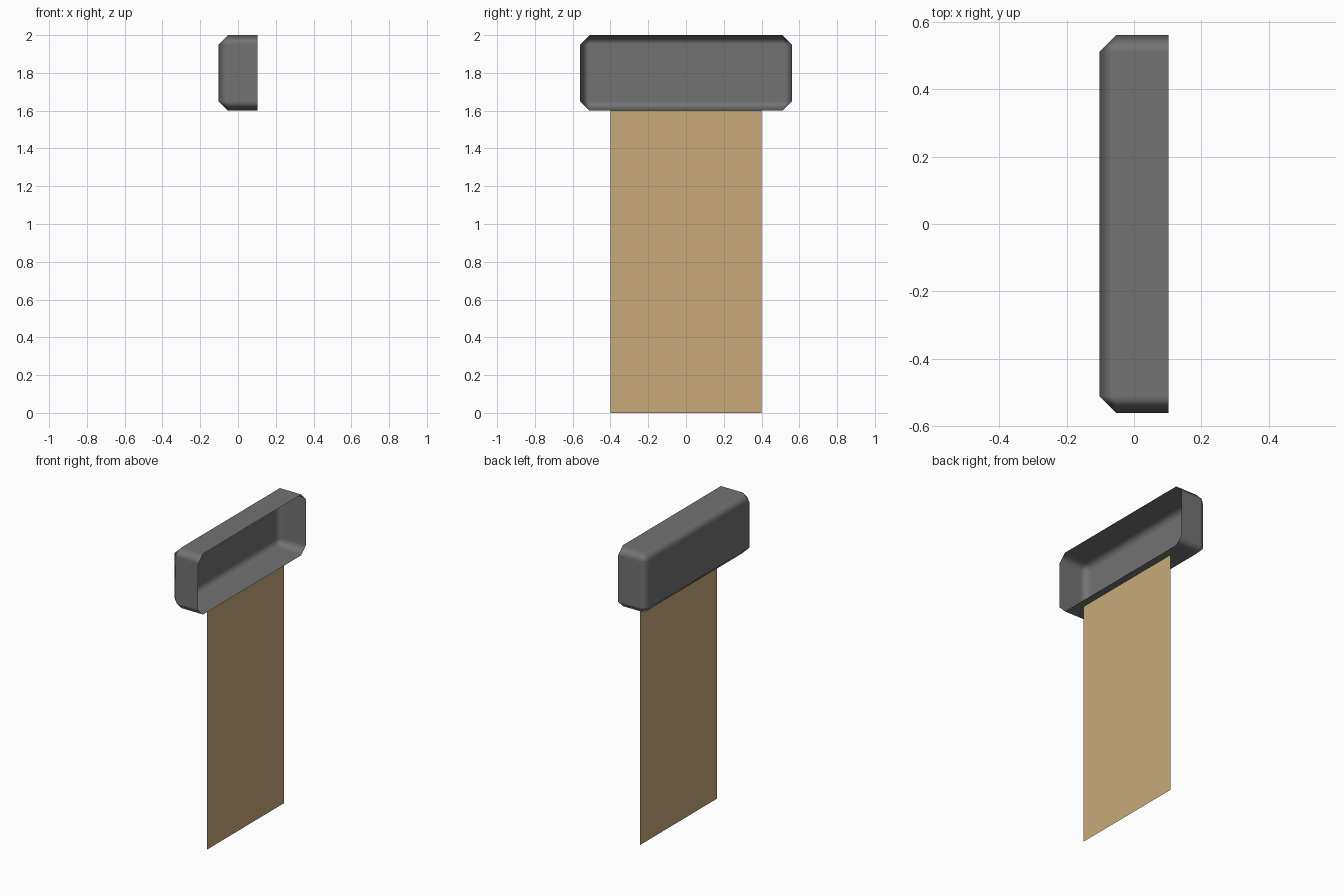
import bpy
import bmesh
from mathutils import Matrix, Vector

default = bpy.data.objects.get("Cube")
if default:
    bpy.data.objects.remove(default, do_unlink=True)


def material(name, rgb):
    mat = bpy.data.materials.new(name)
    mat.use_nodes = True
    mat.diffuse_color = (*rgb, 1)
    mat.node_tree.nodes["Principled BSDF"].inputs["Base Color"].default_value = (*rgb, 1)
    return mat


def add_object(name, bm, mat):
    mesh = bpy.data.meshes.new(name)
    bm.to_mesh(mesh)
    bm.free()
    mesh.materials.append(mat)
    obj = bpy.data.objects.new(name, mesh)
    bpy.context.collection.objects.link(obj)
    return obj


half_depth, half_width, chamfer = 0.103, 0.56, 0.05
head_bottom, top = 1.6, 2.0

# Hollow head: chamfered box sliced open on its +x side
bm = bmesh.new()
size = Vector((half_depth * 4, half_width * 2, top - head_bottom))
centre = Vector((half_depth, 0, (top + head_bottom) / 2))
bmesh.ops.create_cube(bm, size=1, matrix=Matrix.LocRotScale(centre, None, size))
bmesh.ops.bevel(bm, geom=bm.edges[:], offset=chamfer, segments=1, affect='EDGES')
bmesh.ops.bisect_plane(bm, geom=bm.verts[:] + bm.edges[:] + bm.faces[:],
                       plane_co=(half_depth, 0, 0), plane_no=(1, 0, 0),
                       clear_outer=True)
for face in bm.faces:
    face.smooth = True
head = add_object("hammer_head", bm, material("dark grey", (0.17, 0.17, 0.17)))

# Broad faces stay flat while the chamfers blend softly
head.modifiers.new("flat_broad_faces", 'WEIGHTED_NORMAL').weight = 100

# Handle: a thin upright sheet facing +x
bm = bmesh.new()
handle_x, handle_half = 0.055, 0.4
corners = [(-handle_half, 0), (handle_half, 0),
           (handle_half, head_bottom), (-handle_half, head_bottom)]
bm.faces.new([bm.verts.new((handle_x, y, z)) for y, z in corners])
add_object("handle", bm, material("tan wood", (0.578, 0.402, 0.188)))
